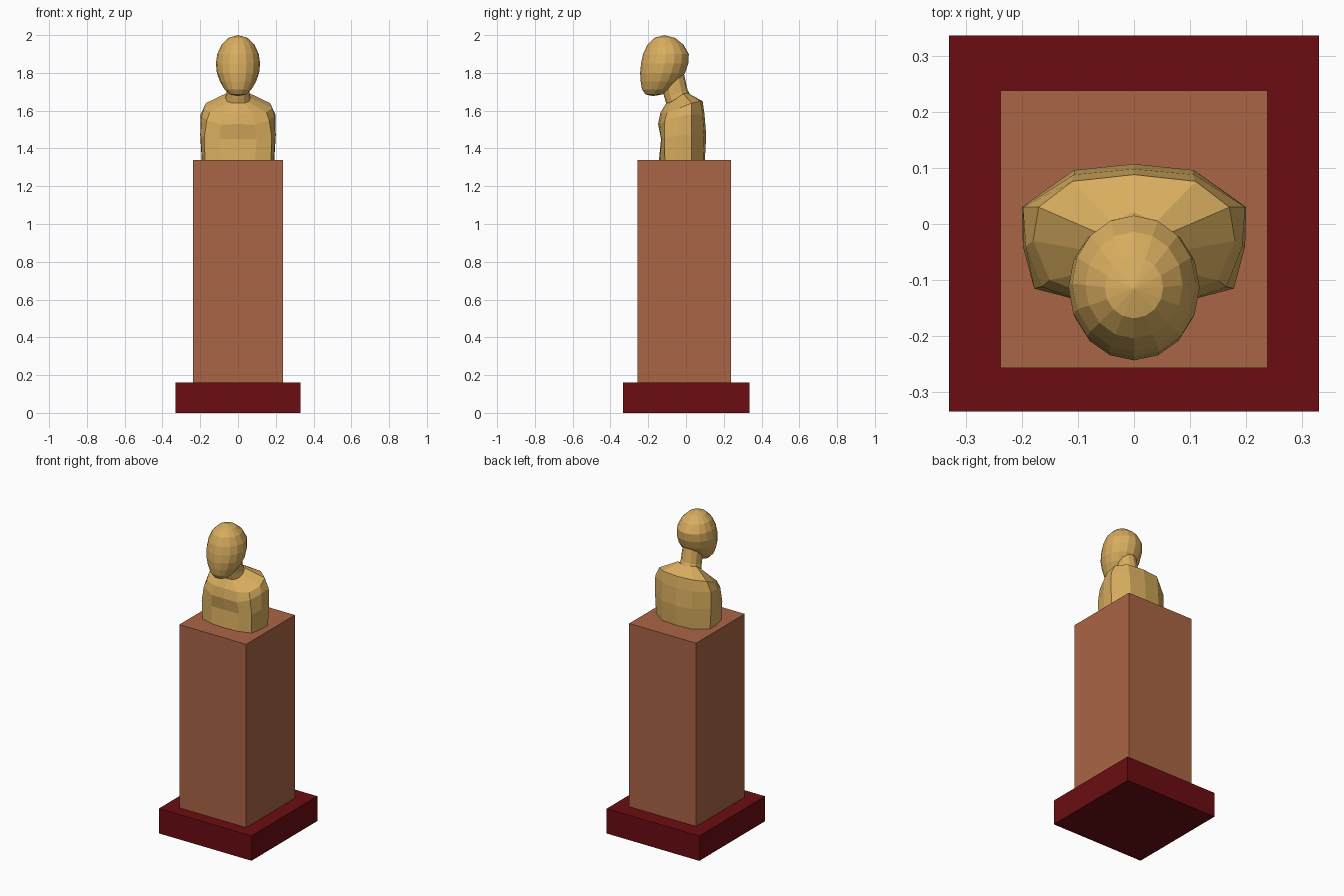
import bpy, bmesh
from math import sin, cos, tau

if "Cube" in bpy.data.objects:
    bpy.data.objects.remove(bpy.data.objects["Cube"])


def material(name, rgb):
    m = bpy.data.materials.new(name)
    m.diffuse_color = (*rgb, 1)
    m.use_nodes = True
    m.node_tree.nodes["Principled BSDF"].inputs["Base Color"].default_value = m.diffuse_color
    return m


maroon = material("maroon", (0.147, 0.004, 0.006))
clay = material("clay", (0.40, 0.13, 0.06))
gold = material("gold", (0.69, 0.42, 0.115))


def finish(bm, name, mat):
    bmesh.ops.recalc_face_normals(bm, faces=bm.faces)
    mesh = bpy.data.meshes.new(name)
    bm.to_mesh(mesh)
    bm.free()
    mesh.materials.append(mat)
    bpy.context.collection.objects.link(bpy.data.objects.new(name, mesh))


def box(name, lo, hi, mat):
    bm = bmesh.new()
    bmesh.ops.create_cube(bm, size=1)
    for v in bm.verts:
        v.co = [(a + b) / 2 + c * (b - a) for a, b, c in zip(lo, hi, v.co)]
    finish(bm, name, mat)


def loft(name, rings, mat, start=None, end=None):
    """Skin closed rings; ends are capped flat or drawn to a pole point."""
    bm = bmesh.new()
    rows = [[bm.verts.new(p) for p in ring] for ring in rings]
    n = len(rows[0])
    for a, b in zip(rows, rows[1:]):
        for i in range(n):
            j = (i + 1) % n
            bm.faces.new((a[i], a[j], b[j], b[i]))
    for row, pole in ((rows[0], start), (rows[-1], end)):
        if pole:
            p = bm.verts.new(pole)
            for i in range(n):
                bm.faces.new((row[i], row[(i + 1) % n], p))
        else:
            bm.faces.new(row)
    finish(bm, name, mat)


def mirrored(half):
    """Complete a ring from its right half, listed back centre to front centre."""
    return half + [(-x, y, z) for x, y, z in half[-2:0:-1]]


def oval(front, back, half_width, z_front, z_back, n):
    cy, ry = (front + back) / 2, (back - front) / 2
    cz, rz = (z_front + z_back) / 2, (z_back - z_front) / 2
    return [(half_width * sin(tau * i / n), cy + ry * cos(tau * i / n),
             cz + rz * cos(tau * i / n)) for i in range(n)]


# Plinth and pedestal
box("plinth", (-0.33, -0.334, 0), (0.33, 0.336, 0.16), maroon)
box("pedestal", (-0.238, -0.257, 0.16), (0.238, 0.238, 1.34), clay)

# Torso: waist, chest, upper chest, shoulder top, collar
torso = [
    [(0, .10, 1.34), (.105, .092, 1.34), (.192, .03, 1.34), (.19, -.04, 1.34),
     (.175, -.112, 1.34), (.09, -.138, 1.34), (0, -.143, 1.34)],
    [(0, .107, 1.47), (.107, .096, 1.47), (.2, .03, 1.47), (.198, -.04, 1.47),
     (.178, -.115, 1.46), (.1, -.13, 1.45), (0, -.132, 1.45)],
    [(0, .098, 1.58), (.107, .088, 1.58), (.198, .03, 1.58), (.193, -.04, 1.57),
     (.165, -.112, 1.55), (.09, -.138, 1.525), (0, -.148, 1.53)],
    [(0, .088, 1.65), (.11, .076, 1.65), (.17, .03, 1.64), (.18, -.03, 1.615),
     (.15, -.1, 1.59), (.08, -.128, 1.585), (0, -.135, 1.59)],
    [(0, .015, 1.69), (.042, .006, 1.695), (.066, -.015, 1.69), (.07, -.05, 1.665),
     (.056, -.08, 1.645), (.03, -.098, 1.64), (0, -.105, 1.64)],
]
loft("torso", [mirrored(r) for r in torso], gold)

# Neck leaning forward into the head
loft("neck", [oval(-.098, .03, .072, 1.615, 1.67, 12),
              oval(-.113, .008, .062, 1.665, 1.71, 12),
              oval(-.13, -.012, .06, 1.73, 1.80, 12)], gold)

# Head: front y, back y, half width, z
sections = [(-.215, -.125, .045, 1.686), (-.233, -.075, .072, 1.713),
            (-.240, -.035, .096, 1.755), (-.243, -.005, .112, 1.80),
            (-.238, .012, .117, 1.85), (-.227, .015, .110, 1.90),
            (-.204, -.014, .087, 1.95), (-.168, -.058, .052, 1.985)]
loft("head", [oval(f, b, w, z, z, 16) for f, b, w, z in sections], gold,
     start=(0, -.175, 1.677), end=(0, -.115, 2.0))
